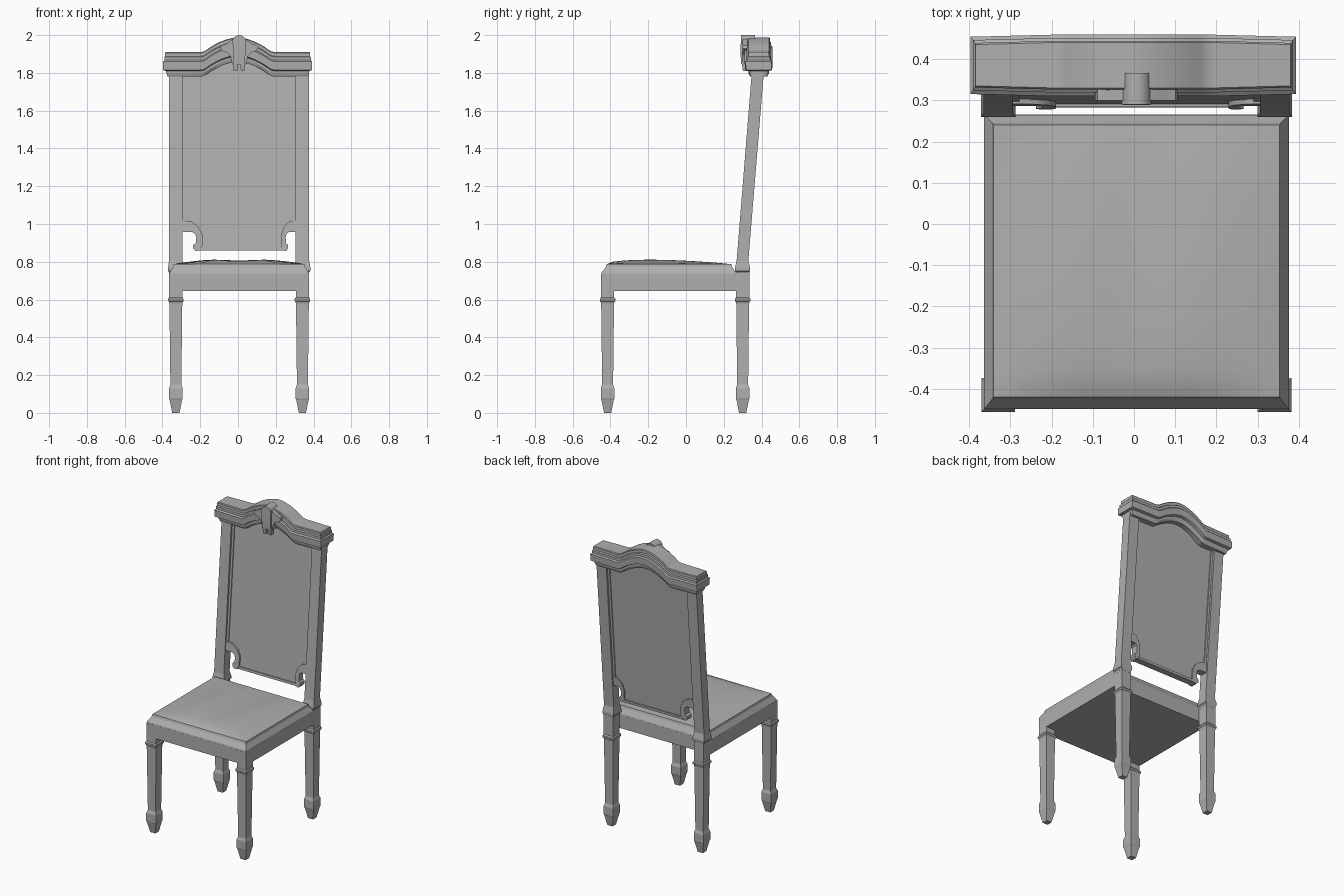
import bpy, bmesh, math

if "Cube" in bpy.data.objects:
    bpy.data.objects.remove(bpy.data.objects["Cube"])

CX = 0.006            # seat, legs and posts sit slightly right of centre
GREY = bpy.data.materials.new("dark_grey")
GREY.diffuse_color = (0.43, 0.43, 0.43, 1)
GREY.use_nodes = True
GREY.node_tree.nodes["Principled BSDF"].inputs["Base Color"].default_value = GREY.diffuse_color


def finish(name, bm, angle=30):
    bmesh.ops.recalc_face_normals(bm, faces=bm.faces)
    me = bpy.data.meshes.new(name)
    bm.to_mesh(me)
    bm.free()
    me.materials.append(GREY)
    ob = bpy.data.objects.new(name, me)
    bpy.context.collection.objects.link(ob)
    bpy.ops.object.select_all(action='DESELECT')
    ob.select_set(True)
    bpy.context.view_layer.objects.active = ob
    bpy.ops.object.shade_smooth_by_angle(angle=math.radians(angle))
    return ob


def bridge(bm, rings):
    n = len(rings[0])
    for a, b in zip(rings, rings[1:]):
        for i in range(n):
            j = (i + 1) % n
            bm.faces.new((a[i], a[j], b[j], b[i]))


def loft(name, sections, cap_top=True, angle=5):
    """Stack of rectangles: (cx, cy, half x, half y, z)."""
    bm = bmesh.new()
    rings = [[bm.verts.new((cx + sx * hx, cy + sy * hy, z))
              for sx, sy in ((-1, -1), (1, -1), (1, 1), (-1, 1))]
             for cx, cy, hx, hy, z in sections]
    bridge(bm, rings)
    bm.faces.new(rings[0])
    if cap_top:
        bm.faces.new(rings[-1])
    return finish(name, bm, angle)


def lean(z):
    return 0.298 + 0.082 * (z - 0.8)


def slab(name, pts, y0, y1, leaning=True):
    """Front outline (x, z) given thickness y0..y1, leaning with the back."""
    bm = bmesh.new()
    rings = [[bm.verts.new((x, y + (lean(z) if leaning else 0), z)) for x, z in pts]
             for y in (y0, y1)]
    bridge(bm, rings)
    for r in rings:
        bm.faces.new(r)
    return finish(name, bm)


# Legs: pointed foot, tapered shaft, collar, block
leg = [(0, .019), (.07, .033), (.076, .036), (.13, .036), (.15, .029),
       (.578, .034), (.588, .037), (.592, .041), (.604, .041), (.612, .035), (.735, .035)]
for side, s in (("left", -1), ("right", 1)):
    for label, y in (("front", -.415), ("rear", .30)):
        loft(f"{label}_leg_{side}", [(CX + s * .335, y, h, h, min(z, .733)) for z, h in leg])

# Seat frame, ending in front of the back posts
loft("seat_frame", [(CX, -.092, .37, .357, .645), (CX, -.092, .37, .357, .735)])

# Cushion: bevelled edge and softly uneven domed top
loft("cushion_edge", [(CX, -.092, .37, .357, .733), (CX, -.092, .368, .355, .742),
                      (CX, -.09, .35, .335, .772), (CX, -.09, .347, .33, .787)], cap_top=False)
bm = bmesh.new()
N = 20
grid = []
for i in range(N + 1):
    row = []
    for j in range(N + 1):
        u, v = i / N, j / N
        dome = math.sin(math.pi * u) ** .6 * math.sin(math.pi * v ** .6) ** .8
        wave = .005 * math.cos(4 * math.pi * (u - .25)) * math.sin(math.pi * u)
        row.append(bm.verts.new((CX + .347 * (2 * u - 1), -.09 + .33 * (2 * v - 1),
                                 .787 + .024 * dome + wave * math.sin(math.pi * v))))
    grid.append(row)
for i in range(N):
    for j in range(N):
        bm.faces.new((grid[i][j], grid[i + 1][j], grid[i + 1][j + 1], grid[i][j + 1]))
finish("cushion_top", bm)

# Leaning back posts with flared base, brackets and panel beads (right bracket is narrower)
bracket = [(.302, 1.02), (.25, 1.012), (.215, .985), (.195, .945), (.195, .885), (.206, .86),
           (.23, .857), (.244, .872), (.243, .89), (.229, .898), (.227, .93), (.233, .948),
           (.247, .957), (.302, .957)]
for side, s, k in (("left", -1, 1), ("right", 1, .74)):
    x = CX + s * .335
    loft(f"back_post_{side}", [(x, .30, .036, .036, .73), (x, .30, .036, .036, .745),
                               (x, .299, .042, .040, .752), (x, .299, .042, .040, .768),
                               (x, .299, .036, .031, .805), (x, lean(1.82), .036, .032, 1.82)])
    slab(f"scroll_bracket_{side}", [(CX + s * (.302 - k * (.302 - px)), z)
                                    for px, z in bracket], -.025, .022)
    slab(f"panel_bead_{side}", [(CX + s * px, z) for px, z in
                                ((.284, 1.0), (.302, 1.0), (.302, 1.85), (.284, 1.85))],
         -.019, .019)

# Back panel and its bottom rail
slab("back_panel", [(CX + x, z) for x, z in
                    ((.235, .862), (.235, .97), (.302, .98), (.302, 1.88),
                     (-.302, 1.88), (-.302, .98), (-.215, .97), (-.215, .862))], -.013, .013)
slab("panel_bottom_rail", [(CX - .21, .86), (CX + .23, .86), (CX + .23, .876), (CX - .21, .876)],
     -.02, .023)

# Crest rail: mitred mouldings following a central arch
arch = [(0, .078), (.03, .075), (.06, .067), (.09, .056), (.12, .041), (.145, .026),
        (.165, .012), (.18, .003), (.2, 0), (.395, 0)]
stations = [(-x, h) for x, h in arch[:0:-1]] + arch
levels = [(1.78, .372, .345, .425), (1.797, .376, .336, .434), (1.81, .38, .336, .434),
          (1.815, .395, .318, .451), (1.86, .395, .315, .454), (1.867, .388, .324, .446),
          (1.883, .388, .324, .446), (1.888, .384, .331, .439), (1.905, .384, .331, .439),
          (1.91, .382, .335, .435)]
bm = bmesh.new()
rings = []
for z, hw, y0, y1 in levels:
    front, back = [], []
    for x, h in stations:
        px = -.002 + (math.copysign(hw, x) if abs(x) > .39 else x)
        swell = .005 * max(0, min(1, (.395 - abs(x)) / .2))
        front.append(bm.verts.new((px, y0 - swell, z + h)))
        back.append(bm.verts.new((px, y1 + swell, z + h)))
    rings.append(front + back[::-1])
bridge(bm, rings)
n = len(stations)
for r in (rings[0], rings[-1]):
    for i in range(n - 1):
        bm.faces.new((r[i], r[i + 1], r[2 * n - 2 - i], r[2 * n - 1 - i]))
finish("crest_rail", bm)

# Crest ornament: winged keystone, top scroll and two small drops
wing = [(.0, 1.985), (.035, 1.978), (.065, 1.955), (.095, 1.945), (.1, 1.93), (.085, 1.915),
        (.06, 1.905), (.046, 1.888), (.04, 1.862), (.036, 1.845)]
slab("ornament_wings", [(CX + x, z) for x, z in wing] + [(CX - x, z) for x, z in wing[:0:-1]],
     .300, .345, leaning=False)
scroll = [(CX + .036 * math.cos(a * math.pi / 8), 1.964 + .036 * math.sin(a * math.pi / 8))
          for a in range(16)]
slab("ornament_scroll", scroll, .29, .366, leaning=False)
loft("ornament_stem", [(CX, .312, .03, .02, 1.848), (CX, .311, .033, .022, 1.9),
                       (CX, .312, .034, .022, 1.965)])
for side, s in (("left", -1), ("right", 1)):
    loft(f"ornament_drop_{side}", [(CX + s * .019, .315, .01, .014, 1.81),
                                   (CX + s * .019, .314, .012, .02, 1.86)])
